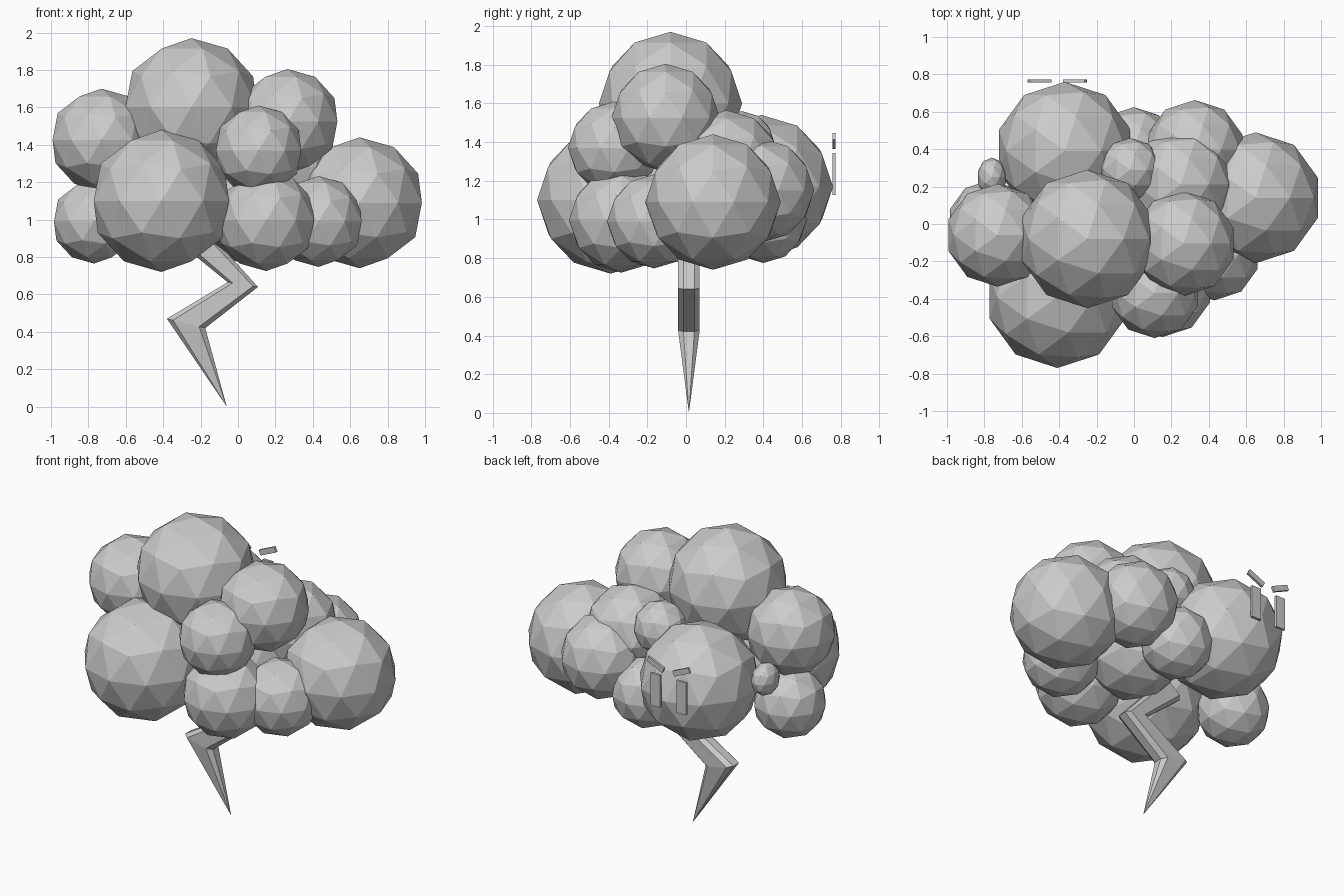
import bpy, bmesh, math

if "Cube" in bpy.data.objects:
    bpy.data.objects.remove(bpy.data.objects["Cube"])


def add_object(name, bm):
    bmesh.ops.recalc_face_normals(bm, faces=bm.faces)
    mesh = bpy.data.meshes.new(name)
    bm.to_mesh(mesh)
    bm.free()
    obj = bpy.data.objects.new(name, mesh)
    bpy.context.collection.objects.link(obj)
    return obj


def puff(name, x, y, z, r):
    bpy.ops.mesh.primitive_ico_sphere_add(subdivisions=2, radius=r, location=(x, y, z))
    obj = bpy.context.object
    obj.name = name
    return obj


# Cloud puffs: faceted balls
puffs = {
    "puff_front_left": (-0.41, -0.39, 1.10, 0.38),
    "puff_top": (-0.25, -0.08, 1.60, 0.37),
    "puff_upper_left": (-0.73, -0.06, 1.425, 0.275),
    "puff_upper_right": (0.265, -0.105, 1.525, 0.28),
    "puff_front_middle": (0.11, -0.37, 1.37, 0.24),
    "puff_front_lower": (0.15, -0.335, 0.995, 0.27),
    "puff_lower_right": (0.43, -0.165, 0.99, 0.243),
    "puff_right": (0.65, 0.14, 1.09, 0.35),
    "puff_lower_left": (-0.77, 0.01, 0.99, 0.225),
    "puff_back_left": (-0.37, 0.39, 1.17, 0.37),
    "puff_back_right": (0.325, 0.395, 1.15, 0.268),
    "puff_back_upper": (0.25, 0.21, 1.28, 0.285),
    "puff_back_small": (-0.02, 0.29, 1.39, 0.17),
    "puff_back_lower": (0.0, 0.40, 1.0, 0.225),
    "puff_core": (0.05, 0.05, 1.09, 0.31),
}
for name, dims in puffs.items():
    puff(name, *dims)
tiny = puff("puff_tiny", -0.76, 0.25, 1.23, 0.105)
tiny.scale.x = 0.75

# Lightning bolt: chamfered zigzag, tapering to a point
bm = bmesh.new()
yc, half, edge_half, inset = 0.015, 0.056, 0.028, 0.16
stations = [((-0.32, 0.88), (-0.20, 0.98)),
            ((-0.055, 0.665), (0.107, 0.64)),
            ((-0.38, 0.47), (-0.175, 0.42))]
rings = []
for (lx, lz), (rx, rz) in stations:
    ring = []
    for t, y in [(0, edge_half), (inset, half), (1 - inset, half), (1, edge_half),
                 (1, -edge_half), (1 - inset, -half), (inset, -half), (0, -edge_half)]:
        ring.append(bm.verts.new((lx + (rx - lx) * t, yc + y, lz + (rz - lz) * t)))
    rings.append(ring)
for a, b in zip(rings, rings[1:]):
    for i in range(8):
        j = (i + 1) % 8
        bm.faces.new((a[i], a[j], b[j], b[i]))
tip = bm.verts.new((-0.06, yc, 0.0))
for i in range(8):
    bm.faces.new((rings[-1][i], rings[-1][(i + 1) % 8], tip))
bm.faces.new(rings[0])
add_object("lightning_bolt", bm)


# Face on the back puff: eyes and slanted brows
def plate(name, x, z, w, h, tilt=0.0):
    bm = bmesh.new()
    bmesh.ops.create_cube(bm, size=1)
    bmesh.ops.scale(bm, vec=(w, 0.016, h), verts=bm.verts)
    obj = add_object(name, bm)
    obj.location = (x, 0.765, z)
    obj.rotation_euler.y = tilt


for side, label in ((1, "a"), (-1, "b")):
    x = -0.41 + side * 0.095
    plate("eye_" + label, x, 1.235, 0.07, 0.215)
    plate("brow_" + label, x, 1.405, 0.125, 0.036, -side * math.radians(24))
